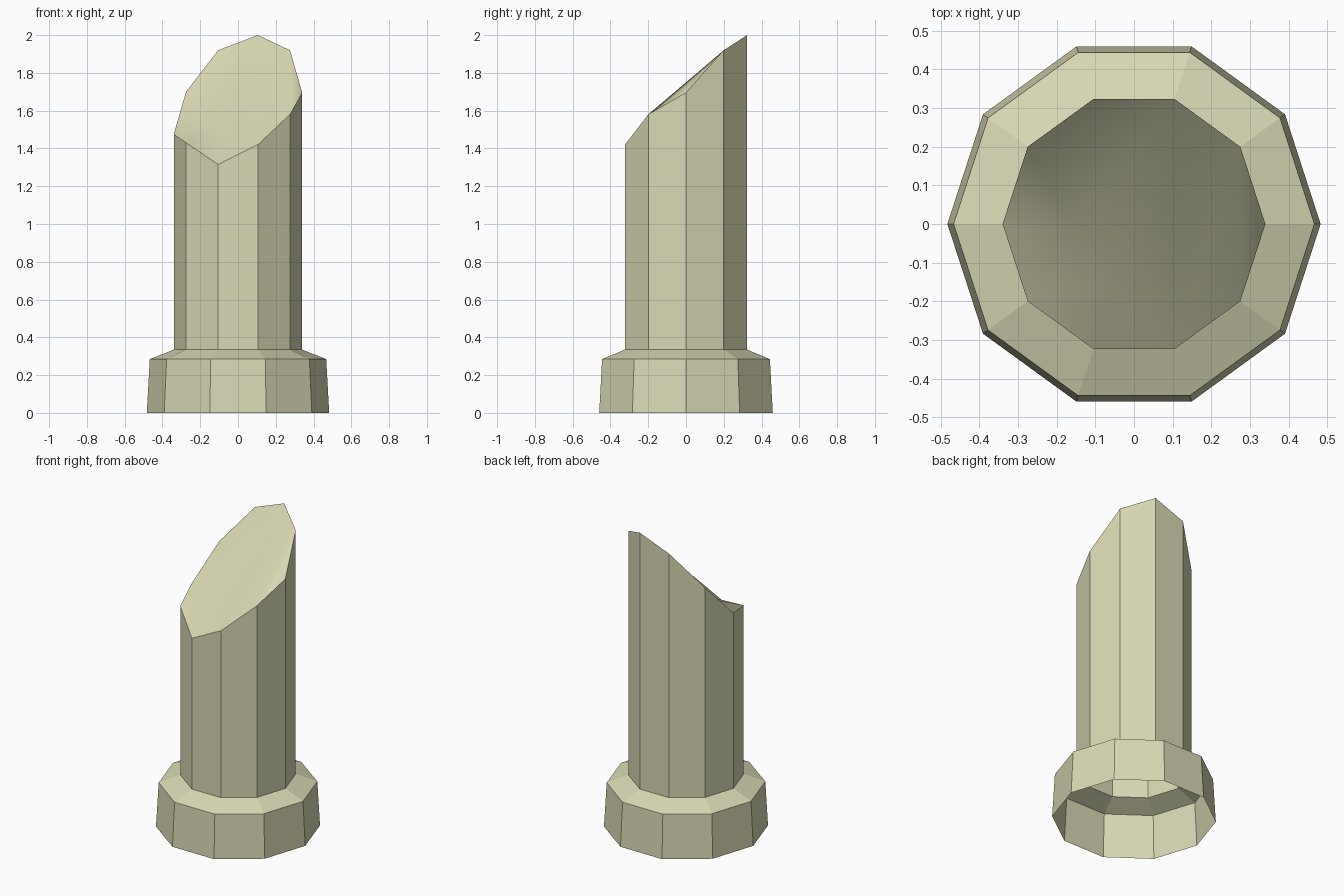
import bpy, bmesh
from math import cos, sin, pi

if "Cube" in bpy.data.objects:
    bpy.data.objects.remove(bpy.data.objects["Cube"])

SIDES = 10


def ring(bm, r, heights):
    return [bm.verts.new((r * cos(2 * pi * i / SIDES), r * sin(2 * pi * i / SIDES), z))
            for i, z in enumerate(heights)]


def bridge(bm, a, b):
    for i in range(SIDES):
        j = (i + 1) % SIDES
        bm.faces.new((a[i], a[j], b[j], b[i]))


def finish(bm, name):
    mesh = bpy.data.meshes.new(name)
    bm.to_mesh(mesh)
    bm.free()
    ob = bpy.data.objects.new(name, mesh)
    bpy.context.collection.objects.link(ob)
    mat = bpy.data.materials.get("stone") or bpy.data.materials.new("stone")
    mat.diffuse_color = (0.69, 0.69, 0.46, 1)
    mat.use_nodes = True
    mat.node_tree.nodes["Principled BSDF"].inputs["Base Color"].default_value = mat.diffuse_color
    mesh.materials.append(mat)


# Flared base, open underneath
bm = bmesh.new()
rings = [ring(bm, r, [z] * SIDES) for r, z in ((0.483, 0), (0.467, 0.285), (0.34, 0.335))]
for a, b in zip(rings, rings[1:]):
    bridge(bm, a, b)
finish(bm, "column_base")

# Shaft with jagged slanted break
bm = bmesh.new()
low = ring(bm, 0.34, [0.335] * SIDES)
v = ring(bm, 0.34, [1.695, 1.92, 2.0, 1.92, 1.70, 1.475, 1.43, 1.315, 1.42, 1.58])
bridge(bm, low, v)

# Broken top surface, with a chipped hollow at the lower left
v.append(bm.verts.new((-0.06, -0.13, 1.46)))
v.append(bm.verts.new((-0.16, 0.0, 1.52)))
for tri in ((9, 0, 1), (8, 9, 1), (8, 1, 2), (10, 8, 2), (7, 8, 10), (6, 7, 10),
            (6, 10, 11), (5, 6, 11), (4, 5, 11), (3, 4, 11), (2, 3, 11), (10, 2, 11)):
    bm.faces.new([v[i] for i in tri]).smooth = True
finish(bm, "broken_shaft")
